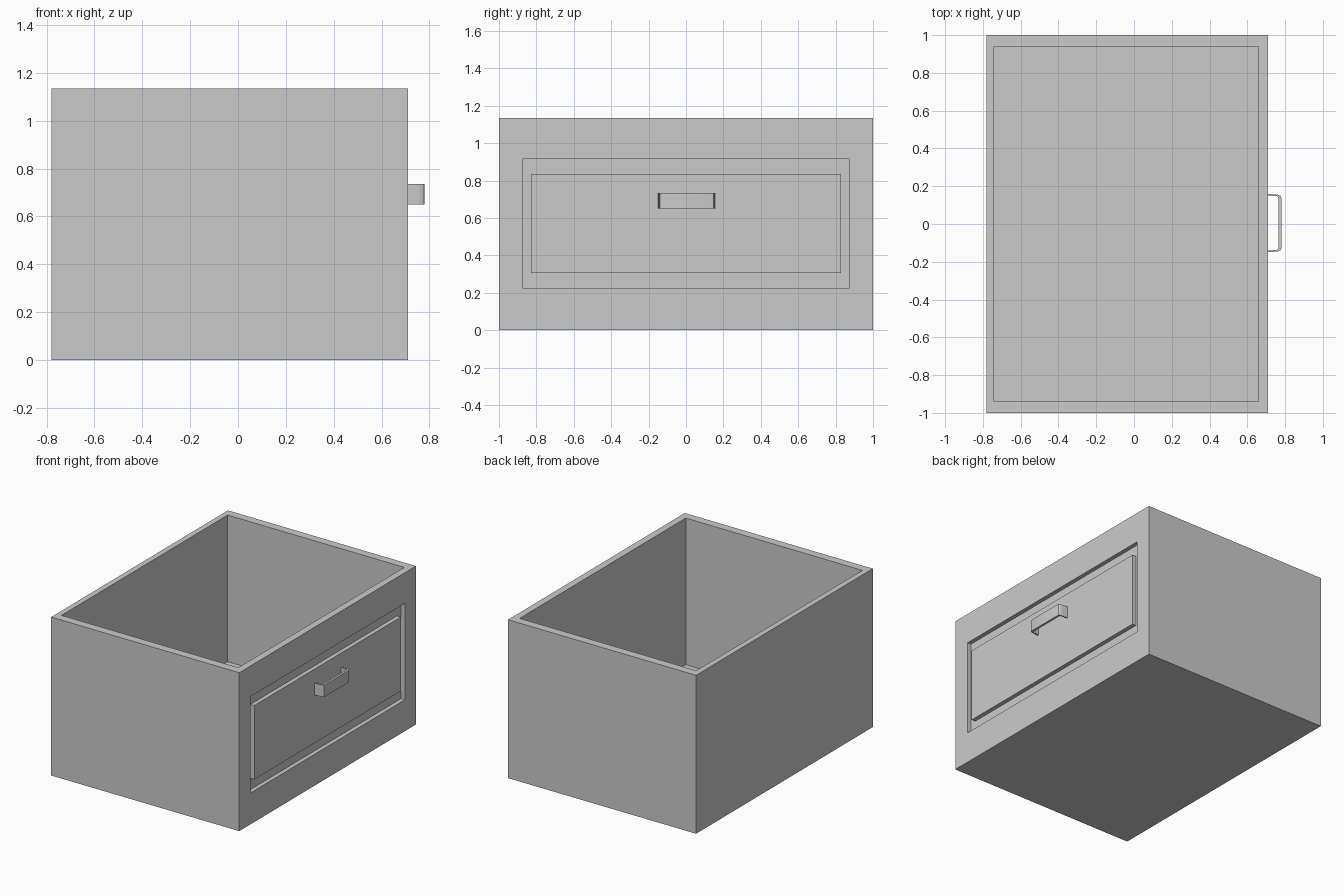
import bpy, bmesh

if "Cube" in bpy.data.objects:
    bpy.data.objects.remove(bpy.data.objects["Cube"])

def finish(bm, name):
    bmesh.ops.recalc_face_normals(bm, faces=bm.faces[:])
    mesh = bpy.data.meshes.new(name)
    bm.to_mesh(mesh)
    bm.free()
    obj = bpy.data.objects.new(name, mesh)
    bpy.context.collection.objects.link(obj)
    return obj

def inset_to(bm, face, lo, hi):
    """Inset a rectangular face and move its new corners onto the box lo..hi."""
    bmesh.ops.inset_individual(bm, faces=[face], thickness=0.01, use_even_offset=True)
    mid = face.calc_center_median()
    targets = [(v, [hi[i] if v.co[i] > mid[i] else lo[i] for i in range(3)]) for v in face.verts]
    for v, co in targets:
        v.co = co

X0, X1, H = -0.78, 0.71, 1.135     # box extents
GROOVE = 0.03                      # depth of the decorative groove

# Drawer body: solid block, hollowed from the top
bm = bmesh.new()
bmesh.ops.create_cube(bm, size=1)
for v in bm.verts:
    v.co = (X1 if v.co.x > 0 else X0, 1 if v.co.y > 0 else -1, H if v.co.z > 0 else 0)
top = next(f for f in bm.faces if f.normal.z > 0.9)
front = next(f for f in bm.faces if f.normal.x > 0.9)
for z in (H, 0.085):
    inset_to(bm, top, (-0.74, -0.94, z), (0.66, 0.94, z))

# Panel face: groove cut in, then raised centre panel
for y, z0, z1, x in ((0.875, 0.225, 0.915, X1), (0.875, 0.225, 0.915, X1 - GROOVE),
                     (0.83, 0.305, 0.835, X1 - GROOVE), (0.83, 0.305, 0.835, X1)):
    inset_to(bm, front, (x, -y, z0), (x, y, z1))
finish(bm, "drawer_box")

# Pull handle: bent strap profile (x, half width), mirrored and extruded upward
outer = [(X1 - 0.005, 0.154), (0.752, 0.151), (0.768, 0.149), (0.777, 0.143), (0.78, 0.133)]
inner = [(0.764, 0.132), (0.762, 0.138), (0.756, 0.142), (0.748, 0.143), (X1 - 0.005, 0.146)]
CY = 0.005
bm = bmesh.new()
def ring(points, z):
    full = points + [(x, -w) for x, w in reversed(points)]
    return [bm.verts.new((x, CY + w, z)) for x, w in full]
Z0, Z1 = 0.65, 0.735
o0, o1 = ring(outer, Z0), ring(outer, Z1)
i0, i1 = ring(inner[::-1], Z0), ring(inner[::-1], Z1)
for a in range(len(o0) - 1):
    b = a + 1
    for p, q in ((o0, o1), (o1, i1), (i1, i0), (i0, o0)):
        bm.faces.new((p[a], p[b], q[b], q[a]))
for e in (0, -1):
    bm.faces.new((o0[e], o1[e], i1[e], i0[e]))
handle = finish(bm, "pull_handle")
bpy.context.view_layer.objects.active = handle
handle.select_set(True)
bpy.ops.object.shade_smooth_by_angle()
